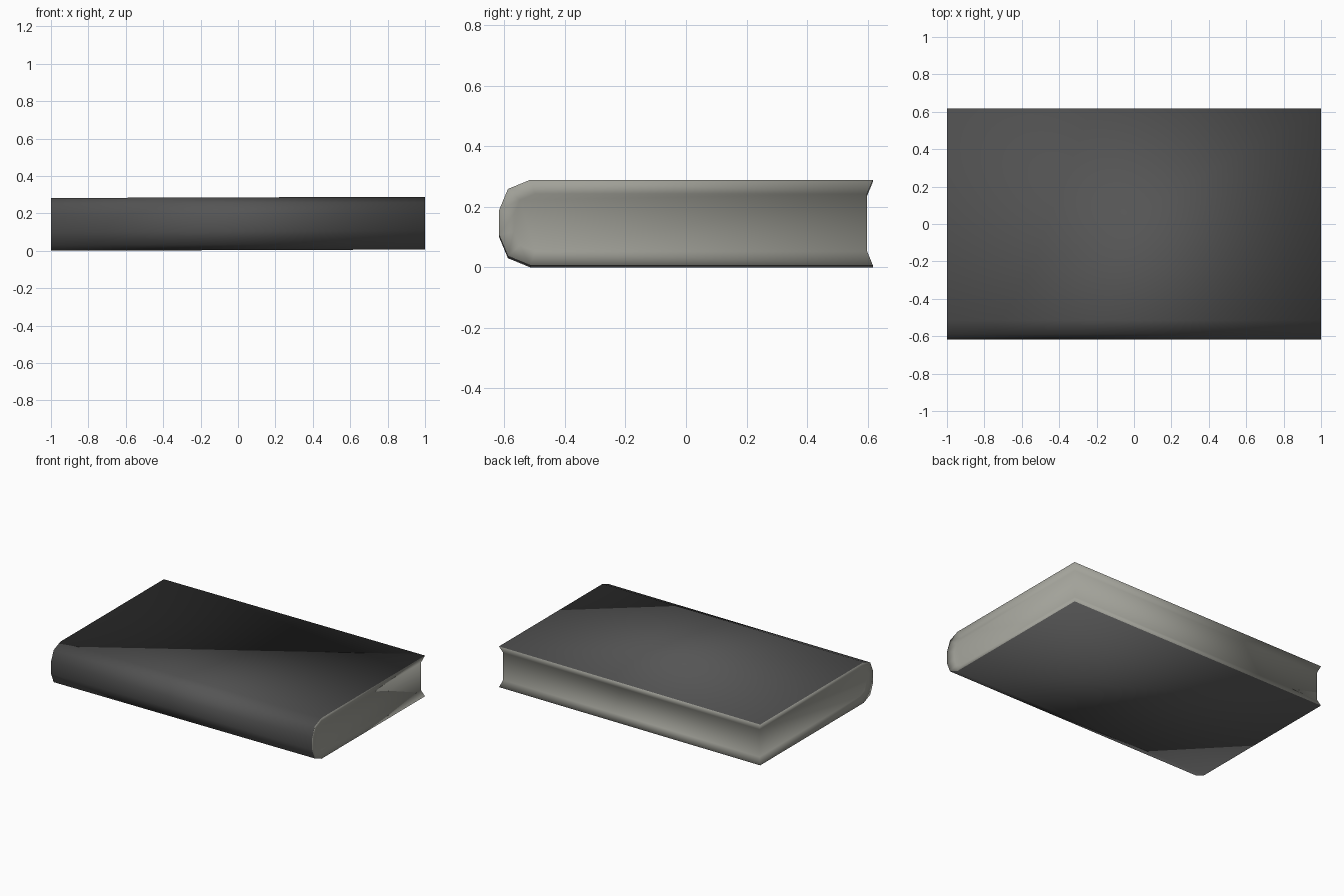
import bpy, bmesh

if "Cube" in bpy.data.objects:
    bpy.data.objects.remove(bpy.data.objects["Cube"])

def material(name, rgb):
    m = bpy.data.materials.new(name)
    m.diffuse_color = (*rgb, 1)
    m.use_nodes = True
    m.node_tree.nodes["Principled BSDF"].inputs["Base Color"].default_value = m.diffuse_color
    return m

# Cross-section (y, z): bottom cover, rounded spine, top cover; and its page inset
OUTER = [(0.617, 0), (-0.515, 0), (-0.588, 0.03), (-0.617, 0.1),
         (-0.617, 0.182), (-0.588, 0.252), (-0.515, 0.282), (0.617, 0.282)]
INNER = [(0.598, 0.046), (-0.497, 0.046), (-0.548, 0.066), (-0.568, 0.112),
         (-0.568, 0.17), (-0.548, 0.216), (-0.497, 0.236), (0.598, 0.236)]
RECESS = 0.018
N = len(OUTER)

bm = bmesh.new()

def ring(points, x):
    # the book rises very slightly toward +x
    return [bm.verts.new((x, y, z + 0.0033 * (x + 1))) for y, z in points]

left, right = ring(OUTER, -1), ring(OUTER, 1)
page_l, page_r = ring(INNER, -1 + RECESS), ring(INNER, 1 - RECESS)

def strip(a, b, mat):
    for i in range(N - 1):
        bm.faces.new((a[i], a[i + 1], b[i + 1], b[i])).material_index = mat

# Cover wraps bottom, spine and top
strip(left, right, 0)

# Recessed page ends
for outer, inner in ((left, page_l), (right, page_r)):
    strip(outer, inner, 1)
    bm.faces.new(inner).material_index = 1

# Grooved fore edge
for quad in ((left[0], right[0], page_r[0], page_l[0]),
             (page_l[0], page_r[0], page_r[-1], page_l[-1]),
             (page_l[-1], page_r[-1], right[-1], left[-1])):
    bm.faces.new(quad).material_index = 1

bmesh.ops.recalc_face_normals(bm, faces=bm.faces)
for f in bm.faces:
    f.smooth = True

mesh = bpy.data.meshes.new("book")
bm.to_mesh(mesh)
bm.free()
mesh.materials.append(material("dark cover", (0.09, 0.09, 0.09)))
mesh.materials.append(material("grey paper", (0.36, 0.36, 0.32)))
book = bpy.data.objects.new("book", mesh)
bpy.context.collection.objects.link(book)
